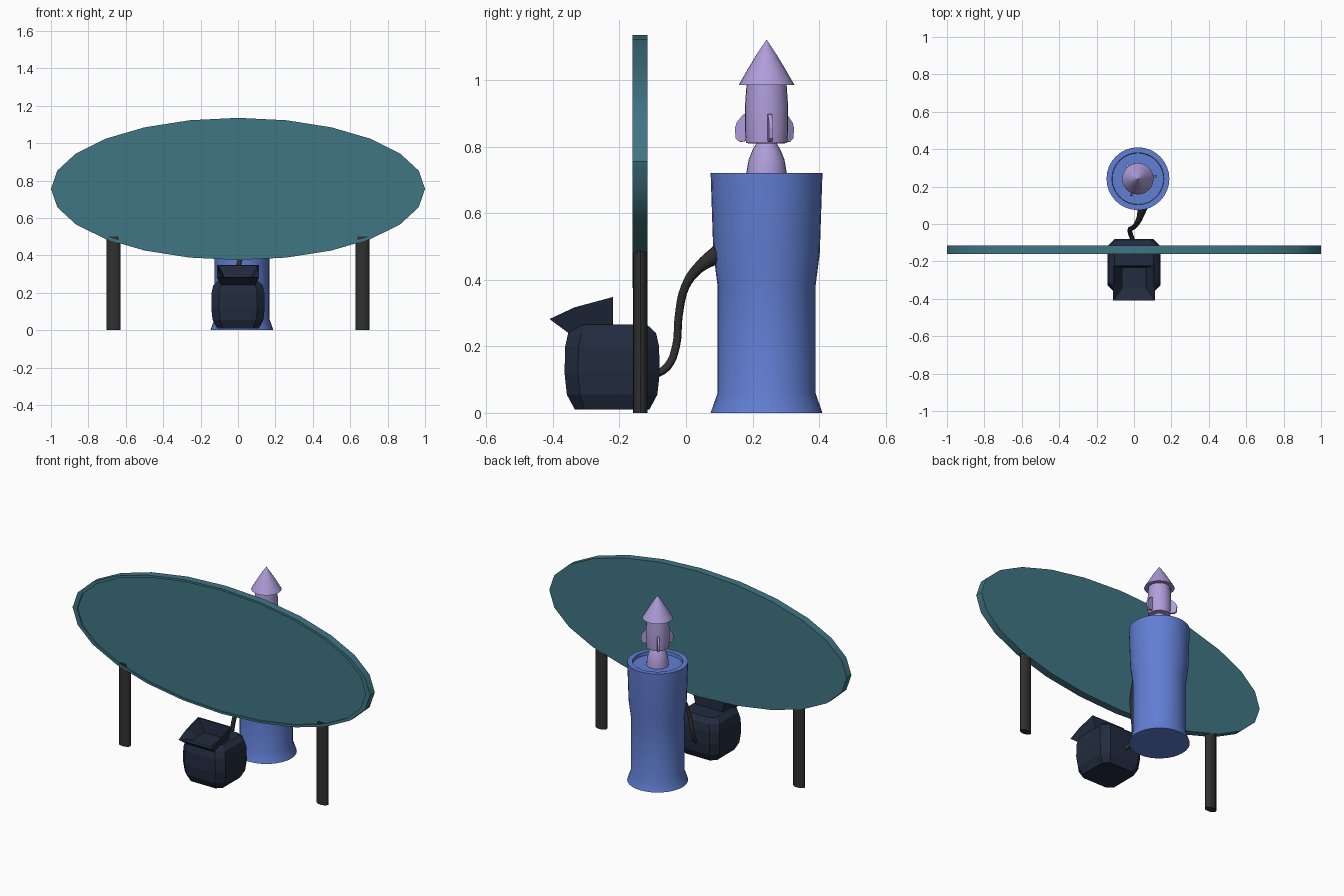
import bpy, bmesh, math
from mathutils import Matrix

if "Cube" in bpy.data.objects:
    bpy.data.objects.remove(bpy.data.objects["Cube"])


def material(name, rgb):
    m = bpy.data.materials.new(name)
    m.diffuse_color = (*rgb, 1)
    m.use_nodes = True
    m.node_tree.nodes["Principled BSDF"].inputs["Base Color"].default_value = m.diffuse_color
    return m


TEAL = material("teal", (0.05, 0.18, 0.23))
BLUE = material("blue", (0.12, 0.21, 0.65))
LILAC = material("lilac", (0.43, 0.34, 0.70))
NAVY = material("navy", (0.016, 0.025, 0.05))
DARK = material("charcoal", (0.03, 0.03, 0.03))


def finish(name, bm, mat, smooth=None, matrix=None):
    bmesh.ops.recalc_face_normals(bm, faces=bm.faces)
    me = bpy.data.meshes.new(name)
    bm.to_mesh(me)
    bm.free()
    if matrix:
        me.transform(matrix)
    ob = bpy.data.objects.new(name, me)
    bpy.context.collection.objects.link(ob)
    me.materials.append(mat)
    if smooth:
        bpy.ops.object.select_all(action='DESELECT')
        ob.select_set(True)
        bpy.context.view_layer.objects.active = ob
        bpy.ops.object.shade_smooth_by_angle(angle=math.radians(smooth))
    return ob


def loft(loops):
    """Skin a stack of equal-length loops and cap both ends."""
    bm = bmesh.new()
    rings = [[bm.verts.new(p) for p in loop] for loop in loops]
    n = len(rings[0])
    for a, b in zip(rings, rings[1:]):
        for i in range(n):
            j = (i + 1) % n
            bm.faces.new((a[i], a[j], b[j], b[i]))
    bm.faces.new(rings[0])
    bm.faces.new(rings[-1])
    return bm


def ellipse(rx, ry, z, n):
    return [(rx * math.cos(2 * math.pi * i / n), ry * math.sin(2 * math.pi * i / n), z) for i in range(n)]


def lathe(name, profile, mat, n=32, at=(0.021, 0.242, 0)):
    return finish(name, loft([ellipse(r, r, z, n) for r, z in profile]), mat, 35, Matrix.Translation(at))


# Oval sign board, standing upright with a thin rim on the front
board = [ellipse(1, 0.38, 0, 24), ellipse(1, 0.38, 0.045, 24),
         ellipse(0.97, 0.368, 0.045, 24), ellipse(0.97, 0.368, 0.037, 24)]
finish("sign_board", loft(board), TEAL, 30,
       Matrix.Translation((0, -0.115, 0.755)) @ Matrix.Rotation(math.pi / 2, 4, 'X'))

# Sign legs
for side, s in (("left", -1), ("right", 1)):
    finish(side + "_leg", loft([ellipse(0.037, 0.022, z, 16) for z in (0, 0.5)]), DARK, 35,
           Matrix.Translation((s * 0.665, -0.137, 0)))

# Tower with a flared foot and a shallow recess on top
lathe("launch_tower", [(0.168, 0), (0.147, 0.06), (0.147, 0.38), (0.16, 0.48), (0.168, 0.72),
                       (0.139, 0.72), (0.137, 0.70)], BLUE)

# Rocket: exhaust bell, body, nose cone
lathe("rocket_exhaust", [(0.062, 0.69), (0.06, 0.725), (0.054, 0.76), (0.042, 0.79), (0.028, 0.815)], LILAC, 24)
lathe("rocket_body", [(0.055, 0.81), (0.062, 0.811), (0.065, 0.85), (0.065, 0.92), (0.06, 0.99)], LILAC, 24)
lathe("rocket_nose", [(0.084, 0.985), (0.055, 1.035), (0.03, 1.077), (0.001, 1.12)], LILAC, 24)

# Three rocket fins
fin = [(0.05, 0.9), (0.073, 0.897), (0.095, 0.872), (0.1, 0.855), (0.098, 0.825), (0.085, 0.814), (0.05, 0.82)]
for k in range(3):
    finish(f"rocket_fin_{k + 1}", loft([[(r, y, z) for r, z in fin] for y in (-0.006, 0.006)]), LILAC, None,
           Matrix.Translation((0.021, 0.242, 0)) @ Matrix.Rotation(math.radians(8 + 120 * k), 4, 'Z'))


# Faceted tank with chamfered corners
def chamfered(h, c, z):
    k = h - c
    return [(h, -k, z), (h, k, z), (k, h, z), (-k, h, z), (-h, k, z), (-h, -k, z), (-k, -h, z), (k, -h, z)]


finish("tank", loft([chamfered(0.112, 0.03, 0.01), chamfered(0.136, 0.04, 0.055), chamfered(0.143, 0.04, 0.12),
                     chamfered(0.141, 0.04, 0.2), chamfered(0.132, 0.04, 0.24), chamfered(0.105, 0.03, 0.265)]),
       NAVY, None, Matrix.Translation((0, -0.222, 0)))


# Tilted hopper with an open mouth
def mouth(w, yz):
    return [(w, y, z) for y, z in yz] + [(-w, y, z) for y, z in reversed(yz)]


finish("hopper", loft([mouth(0.085, [(-0.34, 0.23), (-0.29, 0.24), (-0.22, 0.25)]),
                       mouth(0.113, [(-0.41, 0.282), (-0.335, 0.317), (-0.22, 0.348)]),
                       mouth(0.105, [(-0.40, 0.283), (-0.335, 0.315), (-0.226, 0.346)]),
                       mouth(0.065, [(-0.345, 0.27), (-0.30, 0.27), (-0.232, 0.272)])]), NAVY)

# Hose from the tank up to the tower, thicker at the top
path = [(0.0, -0.1, 0.11, 0.9), (-0.018, -0.055, 0.14, 1), (-0.022, -0.03, 0.2, 1), (-0.01, -0.022, 0.29, 1),
        (0.012, -0.002, 0.38, 1.1), (0.032, 0.038, 0.436, 1.4), (0.048, 0.1, 0.48, 2.3)]
cu = bpy.data.curves.new("hose", 'CURVE')
cu.dimensions = '3D'
cu.bevel_depth = 0.0125
cu.bevel_resolution = 2
cu.resolution_u = 4
cu.use_fill_caps = True
sp = cu.splines.new('BEZIER')
sp.bezier_points.add(len(path) - 1)
for bp, (x, y, z, r) in zip(sp.bezier_points, path):
    bp.co = (x, y, z)
    bp.radius = r
    bp.handle_left_type = bp.handle_right_type = 'AUTO'
cu.materials.append(DARK)
bpy.context.collection.objects.link(bpy.data.objects.new("hose", cu))
